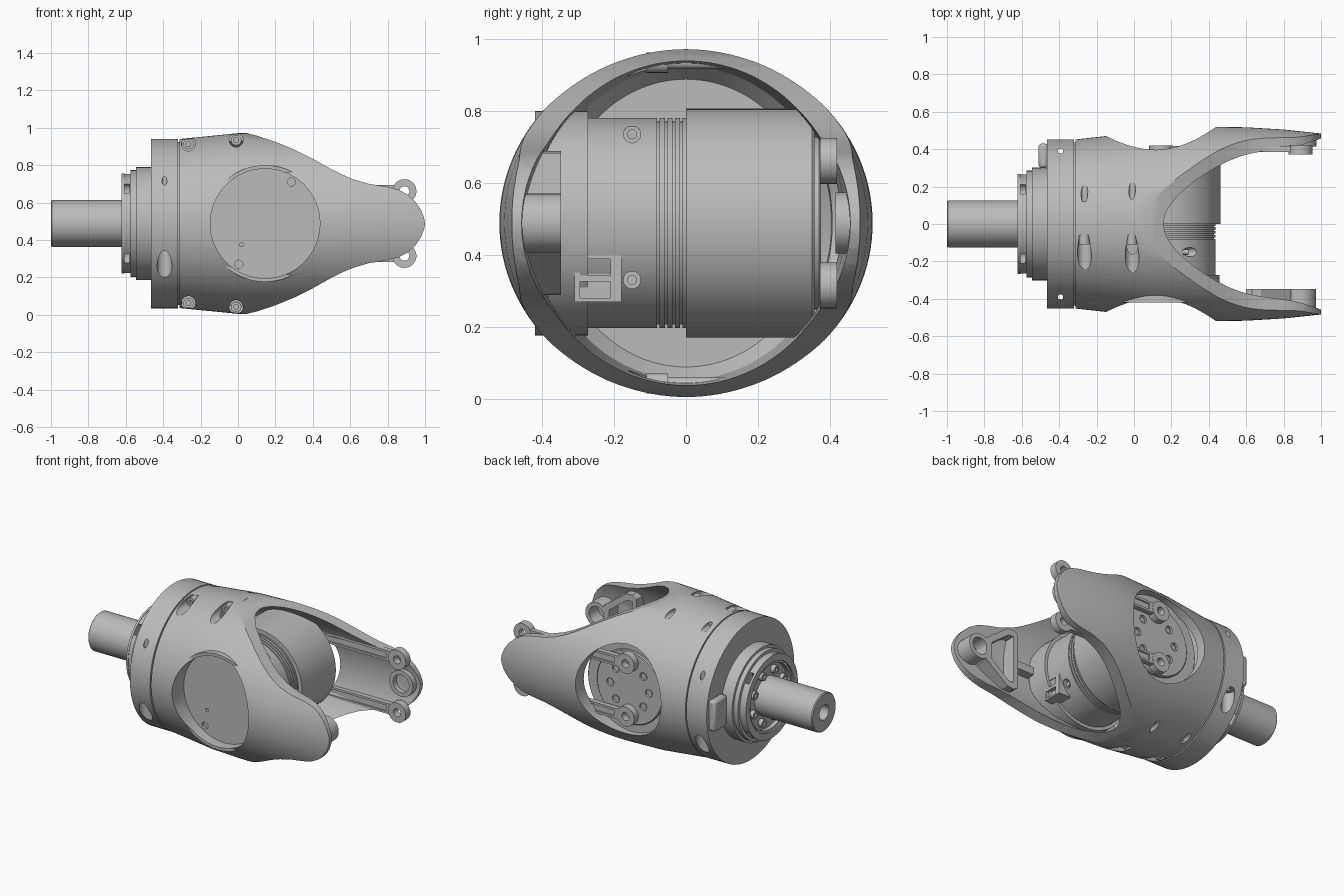
import bpy, bmesh, math
from mathutils import Vector

cube = bpy.data.objects.get("Cube")
if cube:
    bpy.data.objects.remove(cube, do_unlink=True)

ZC = 0.488                      # height of the main axis
MX = 0.145                      # motor axis position along x

steel = bpy.data.materials.new("satin_grey")
steel.use_nodes = True
GREY = (0.5, 0.5, 0.5, 1)
steel.diffuse_color = GREY
bsdf = next(n for n in steel.node_tree.nodes if n.type == 'BSDF_PRINCIPLED')
bsdf.inputs["Base Color"].default_value = GREY
bsdf.inputs["Roughness"].default_value = 0.5


def finish(name, bm):
    bmesh.ops.recalc_face_normals(bm, faces=bm.faces)
    mesh = bpy.data.meshes.new(name)
    bm.to_mesh(mesh)
    bm.free()
    mesh.materials.append(steel)
    ob = bpy.data.objects.new(name, mesh)
    bpy.context.collection.objects.link(ob)
    return ob


def loft(name, axis, rings, c=(0, 0, 0), n=48):
    """Closed solid of elliptical rings (t, ru, rv) stacked along an axis."""
    order = {'x': (0, 1, 2), 'y': (1, 0, 2), 'z': (2, 0, 1)}[axis]
    bm = bmesh.new()
    loops = []
    for ring in rings:
        t, ru, rv = ring[0], ring[1], ring[-1]
        loop = []
        for i in range(n):
            a = 2 * math.pi * i / n
            co = Vector(c)
            for k, d in zip(order, (t, ru * math.cos(a), rv * math.sin(a))):
                co[k] += d
            loop.append(bm.verts.new(co))
        loops.append(loop)
    for p, q in zip(loops, loops[1:]):
        for i in range(n):
            j = (i + 1) % n
            bm.faces.new((p[i], p[j], q[j], q[i]))
    bm.faces.new(loops[0])
    bm.faces.new(loops[-1])
    return finish(name, bm)


def cyl(name, axis, c, r, t0, t1, n=32):
    return loft(name, axis, [(t0, r), (t1, r)], c, n)


def prism(name, pts, y0, y1):
    """Outline of (x, height from axis) points, extruded along y."""
    bm = bmesh.new()
    face = bm.faces.new([bm.verts.new((x, y0, ZC + z)) for x, z in pts])
    out = bmesh.ops.extrude_face_region(bm, geom=[face])['geom']
    verts = [v for v in out if isinstance(v, bmesh.types.BMVert)]
    bmesh.ops.translate(bm, verts=verts, vec=(0, y1 - y0, 0))
    return finish(name, bm)


def box(name, lo, hi):
    x0, z0, x1, z1 = lo[0], lo[2] - ZC, hi[0], hi[2] - ZC
    return prism(name, [(x0, z0), (x1, z0), (x1, z1), (x0, z1)], lo[1], hi[1])


def mirrored(pts):
    return pts + [(x, -z) for x, z in reversed(pts) if z > 0]


def boolean(ob, others, op='DIFFERENCE'):
    for other in others:
        m = ob.modifiers.new("cut", 'BOOLEAN')
        m.operation, m.solver, m.object = op, 'EXACT', other
    dg = bpy.context.evaluated_depsgraph_get()
    mesh = bpy.data.meshes.new_from_object(ob.evaluated_get(dg))
    ob.modifiers.clear()
    ob.data = mesh
    for other in others:
        bpy.data.objects.remove(other, do_unlink=True)
    return ob


AXIS = (0, 0, ZC)
MOTOR = (MX, 0, ZC)

# Forked housing: elliptical body trimmed to the fork outline, then hollowed
housing = loft("forked_housing", 'x', [
    (-.312, .452, .452), (-.15, .47, .468), (0, .486, .483), (.2, .505, .485),
    (.44, .519, .485), (.6, .517, .485), (.8, .505, .485), (1, .484, .485)], AXIS, 128)
outline = prism("outline", mirrored([
    (-.4, .6), (.02, .6), (.05, .482), (.1, .47), (.2, .437), (.3, .396), (.4, .346),
    (.5, .29), (.56, .26), (.62, .235), (.7, .212), (.8, .196), (.86, .18), (.91, .153),
    (.95, .115), (.98, .07), (.995, .03), (1, 0)]), -.8, .8)
boolean(housing, [outline], 'INTERSECT')
cavity = loft("cavity", 'x', [(-.22, .36, .4), (-.17, .405, .435), (.1, .425, .45),
                              (.44, .432, .455), (.7, .442, .455), (1.1, .462, .455)], AXIS, 128)
boolean(housing, [cavity])

# Closed motor seat on the front side, open window on the rear side
boolean(housing, [cyl("seat", 'y', MOTOR, .312, -.42, -.272, 64)], 'UNION')
boolean(housing, [cyl("front_window", 'y', MOTOR, .293, -.7, -.35, 64),
                  cyl("rear_window", 'y', MOTOR, .293, .3, .7, 64)])

# Clamp screw pockets through the top and bottom of the housing
for x, h in ((-.265, .425), (-.01, .446)):
    for s in (1, -1):
        c = (x, 0, ZC + s * h)
        boolean(housing, [cyl("counterbore", 'y', c, .037, -.6, -.06),
                          cyl("through_hole", 'y', c, .018, .1, .6)])
        screw = loft("clamp_screw", 'y', [(-.11, .028), (-.05, .028), (-.05, .017), (.12, .017)], c, 24)
        boolean(screw, [cyl("socket", 'y', c, .014, -.2, -.08, 6)])

# Small fastener recesses in the front seat floor
boolean(housing, [cyl("recess", 'y', (x, 0, z), r, -.4, -.33, 20)
                  for x, z, r in ((.005, .27, .022), (.285, .71, .022), (.02, .375, .01))])

# Clamp ring with vertical screw pockets
ring = loft("clamp_ring", 'x', [(-.466, .453), (-.32, .453)], AXIS, 96)
for s in (1, -1):
    c = (-.393, s * .39, 0)
    boolean(ring, [cyl("pocket", 'z', c, .04, -.1, .34), cyl("hole", 'z', c, .014, .3, 1)])
cyl("ring_spacer", 'x', AXIS, .435, -.33, -.3, 96)
tab = box("ring_tab", (-.51, .3, ZC - .1), (-.46, .43, ZC + .1))
bev = tab.modifiers.new("bevel", 'BEVEL')
bev.width, bev.segments = .015, 2

# Stepped bearing flange with notches and bolt holes
flange = loft("stepped_flange", 'x', [
    (-.612, .255), (-.612, .265), (-.575, .265), (-.575, .285),
    (-.545, .285), (-.545, .302), (-.46, .302)], AXIS, 80)
boolean(flange, [cyl("dish", 'x', AXIS, .21, -.7, -.585, 48)])
for i in range(8):
    a = math.pi / 8 + i * math.pi / 4
    c = (0, .165 * math.cos(a), ZC + .165 * math.sin(a))
    bolt = cyl("flange_bolt", 'x', c, .026, -.612, -.57, 20)
    boolean(bolt, [cyl("socket", 'x', c, .013, -.7, -.595, 6)])
for i in range(4):
    a = math.pi / 4 + i * math.pi / 2
    c = (0, .25 * math.cos(a), ZC + .25 * math.sin(a))
    boolean(flange, [cyl("notch", 'x', c, .038, -.7, -.58, 24)])
lip = cyl("flange_lip", 'x', AXIS, .268, -.622, -.608, 64)
boolean(lip, [cyl("lip_bore", 'x', AXIS, .225, -.7, -.5, 64)])

# Input shaft with a bored end
shaft = loft("input_shaft", 'x', [(-1, .119), (-.994, .125), (-.56, .125)], AXIS, 64)
boolean(shaft, [cyl("bore", 'x', AXIS, .048, -1.1, -.8)])

# Motor drum across the fork, grooved on its front half
profile = [(-.3, .292), (-.085, .292)]
for i in range(4):
    y = -.08 + i * .021
    profile += [(y, .292), (y, .282), (y + .007, .282), (y + .007, .292)]
profile += [(0, .292), (0, .318), (.35, .318), (.357, .311)]
motor = loft("motor_drum", 'y', profile, MOTOR, 96)
for z in (.33, .735):
    dx = math.sqrt(.292 ** 2 - (z - ZC) ** 2)
    boolean(motor, [cyl("screw_hole", 'x', (MX + dx, -.15, z), .024, -.04, .1, 20)])
    cyl("drum_screw", 'x', (MX + dx, -.15, z), .014, -.05, -.01, 16)

# Cable connector on the drum
connector = box("cable_connector", (.33, -.31, .268), (.425, -.18, .4))
boolean(connector, [box("slot", (.4, -.295, z), (.5, -.21, z + .045)) for z in (.28, .343)])

# Output plate with its bolt circle
plate = loft("output_plate", 'y', [(.35, .24), (.37, .24), (.376, .234)], MOTOR, 64)
for i in range(8):
    a = i * math.pi / 4
    c = (MX + .14 * math.cos(a), 0, ZC + .14 * math.sin(a))
    boolean(plate, [cyl("bolt_hole", 'y', c, .026, .362, .5, 20)])
    cyl("plate_bolt", 'y', c, .016, .355, .368, 16)

# Paired drive links between output plate and arm tip
for s in (1, -1):
    h = s * .173
    link = prism("drive_link", [(MX, h - .034), (.89, h - .034), (.89, h + .034), (MX, h + .034)],
                 .386, .418)
    ends = [cyl("end", 'y', (x, 0, ZC + h), .064, .372, .42) for x in (MX, .89)]
    boolean(link, ends, 'UNION')
    boolean(link, [cyl("eye", 'y', (x, 0, ZC + h), .026, .3, .5, 24) for x in (MX, .89)])
    boolean(link, [box("groove", (.23, y0, ZC + h - .02), (.8, y1, ZC + h + .02))
                   for y0, y1 in ((.37, .396), (.408, .44))])

# Rear arm bearing hub
hub = cyl("rear_arm_hub", 'y', (.89, 0, ZC), .085, .415, .465, 40)
boolean(hub, [cyl("hub_bore", 'y', (.89, 0, ZC), .058, .4, .45, 40)])

# Front arm bearing block: hub plus tapered hollow frame and rib
hub = cyl("front_arm_hub", 'y', (.89, 0, ZC), .082, -.465, -.347, 40)
boolean(hub, [cyl("hub_bore", 'y', (.89, 0, ZC), .055, -.44, -.3, 40)])
frame = prism("front_arm_frame", mirrored([(.6, .18), (.63, .2), (.68, .195), (.84, .075)]), -.45, -.347)
boolean(frame, [prism("window", mirrored([(.635, .155), (.67, .155), (.8, .055)]), -.44, -.3)])
box("front_arm_rib", (.44, -.45, ZC - .025), (.615, -.375, ZC + .025))

# Smooth shading with crisp machined edges
for ob in bpy.context.scene.objects:
    ob.select_set(ob.type == 'MESH')
    if ob.type == 'MESH':
        bpy.context.view_layer.objects.active = ob
bpy.ops.object.shade_smooth_by_angle(angle=math.radians(28))
